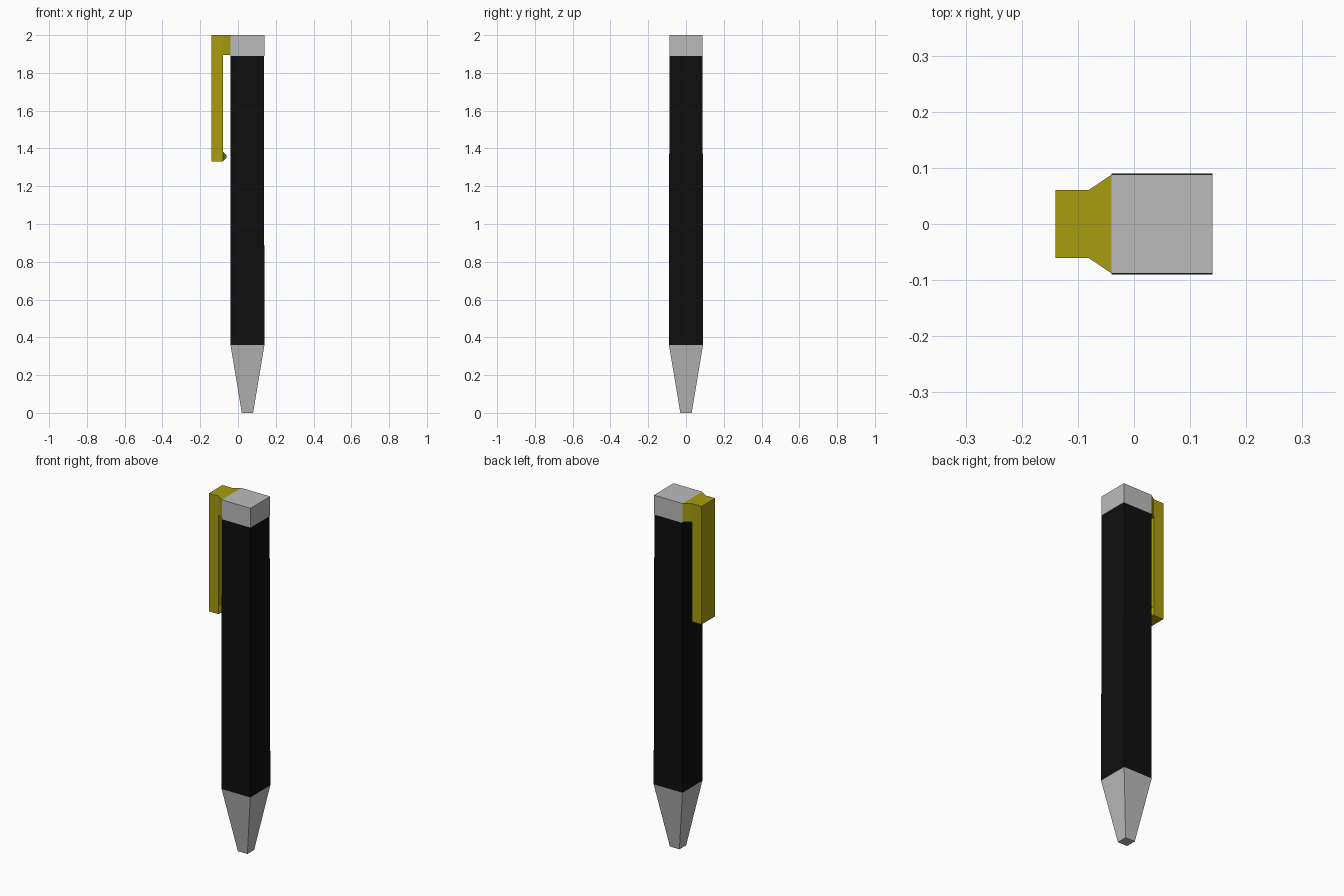
import bpy

if "Cube" in bpy.data.objects:
    bpy.data.objects.remove(bpy.data.objects["Cube"])


def material(name, rgb):
    m = bpy.data.materials.new(name)
    m.diffuse_color = (*rgb, 1)
    m.use_nodes = True
    m.node_tree.nodes["Principled BSDF"].inputs["Base Color"].default_value = m.diffuse_color
    return m


grey = material("metal grey", (0.50, 0.50, 0.50))
black = material("black", (0.0045, 0.0045, 0.0045))
yellow = material("mustard yellow", (0.39, 0.335, 0.005))


def loft(name, sections, mat, axis="z"):
    """Loft rectangles (pos, a0, a1, b0, b1) along z (a=x, b=y) or x (a=y, b=z)."""
    verts, faces = [], []
    for p, a0, a1, b0, b1 in sections:
        for a, b in ((a0, b0), (a1, b0), (a1, b1), (a0, b1)):
            verts.append((a, b, p) if axis == "z" else (p, a, b))
    for s in range(len(sections) - 1):
        for i in range(4):
            j = (i + 1) % 4
            faces.append((4 * s + i, 4 * s + j, 4 * s + 4 + j, 4 * s + 4 + i))
    n = len(verts)
    faces += [(3, 2, 1, 0), (n - 4, n - 3, n - 2, n - 1)]
    mesh = bpy.data.meshes.new(name)
    mesh.from_pydata(verts, [], faces)
    mesh.materials.append(mat)
    obj = bpy.data.objects.new(name, mesh)
    bpy.context.collection.objects.link(obj)
    return obj


# Square barrel with tapered tip and cap
loft("tip", [(0, 0.02, 0.08, -0.03, 0.03), (0.36, -0.04, 0.14, -0.09, 0.09)], grey)
loft("barrel", [(0.36, -0.04, 0.14, -0.09, 0.09),
                (1.89, -0.04, 0.137, -0.088, 0.088)], black)
loft("cap", [(1.89, -0.04, 0.14, -0.088, 0.088), (2.0, -0.04, 0.14, -0.088, 0.088)], grey)

# Clip: flared bridge, long arm and small gripping nub
loft("clip_bridge", [(-0.08, -0.061, 0.061, 1.895, 2.0),
                     (-0.04, -0.088, 0.088, 1.895, 2.0)], yellow, "x")
loft("clip_arm", [(-0.14, -0.061, 0.061, 1.33, 2.0),
                  (-0.08, -0.061, 0.061, 1.33, 2.0)], yellow, "x")
loft("clip_nub", [(-0.081, -0.06, 0.06, 1.33, 1.385),
                  (-0.062, -0.035, 0.035, 1.35, 1.364)], yellow, "x")
